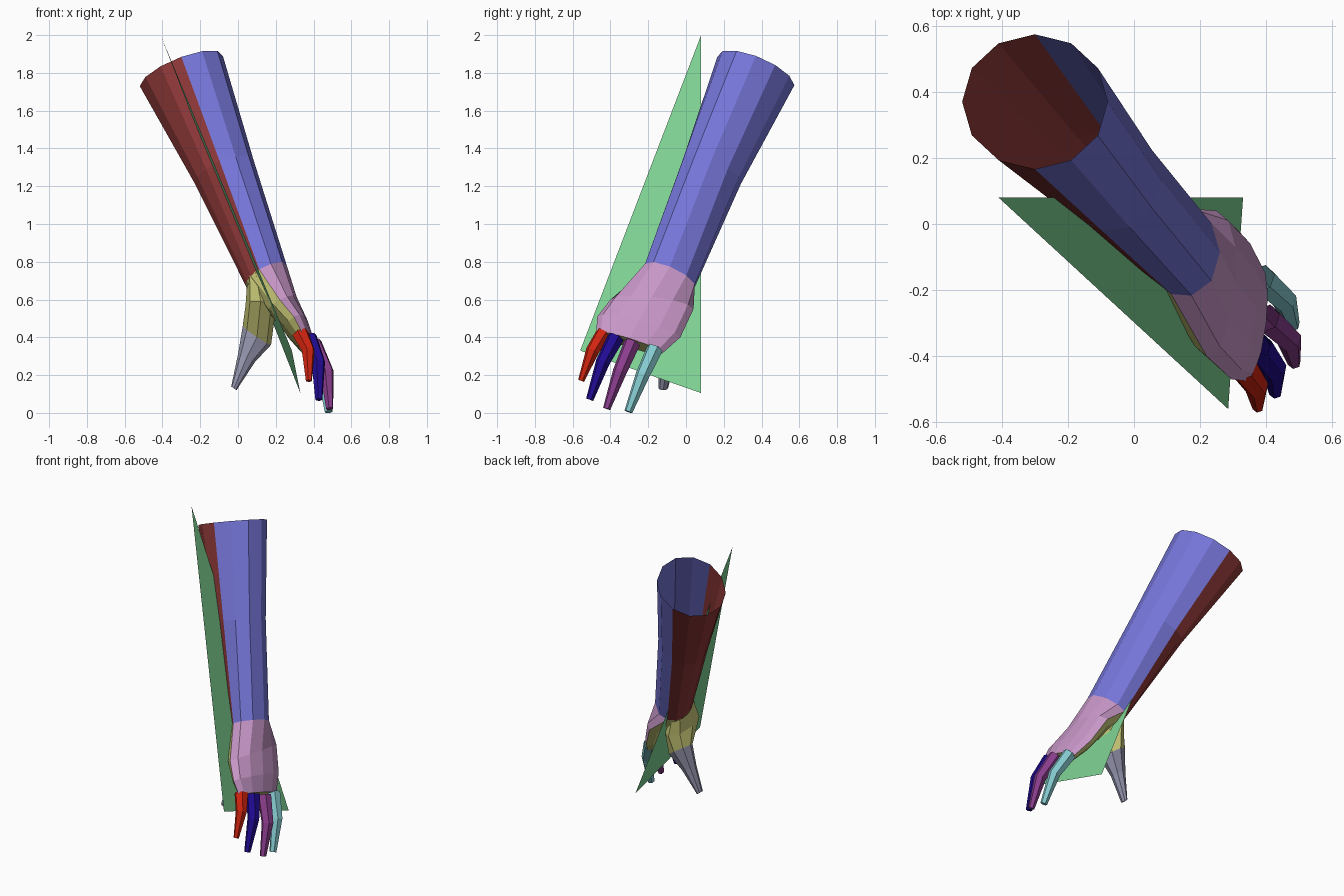
import bpy, bmesh
from math import sin, cos, radians, tau
from mathutils import Vector

cube = bpy.data.objects.get("Cube")
if cube:
    bpy.data.objects.remove(cube, do_unlink=True)


def material(name, rgb):
    lin = [((c + 0.055) / 1.055) ** 2.4 if c > 0.04 else c / 12.92 for c in rgb]
    m = bpy.data.materials.new(name)
    m.use_nodes = True
    m.diffuse_color = (*lin, 1)
    m.node_tree.nodes["Principled BSDF"].inputs["Base Color"].default_value = (*lin, 1)
    return m


BLUE = material("periwinkle", (.46, .46, .85))
MAROON = material("maroon", (.56, .22, .22))
PINK = material("orchid_pink", (.78, .59, .78))
OLIVE = material("pale_olive", (.79, .79, .47))
GREY = material("lavender_grey", (.60, .60, .70))
RED = material("red", (.82, .14, .06))
NAVY = material("navy", (.13, .04, .58))
PURPLE = material("purple", (.54, .24, .55))
TEAL = material("light_teal", (.52, .79, .81))
GREEN = material("green", (.50, .83, .58))


def ring(center, a, b, n=12, warp=0):
    """Elliptical ring spanned by half-axes a and b; warp pinches points towards -a."""
    c, a, b = Vector(center), Vector(a), Vector(b)
    angles = [tau * i / n for i in range(n)]
    angles = [t + radians(warp) * sin(t) for t in angles]
    return [c + a * cos(t) + b * sin(t) for t in angles]


def loft(name, rings, mats, split=False, cap=None):
    """Skin between rings; split gives the -a half of each band the second colour."""
    bm = bmesh.new()
    loops = [[bm.verts.new(p) for p in r] for r in rings]
    n = len(loops[0])
    for lo, hi in zip(loops, loops[1:]):
        for i in range(n):
            j = (i + 1) % n
            f = bm.faces.new((lo[i], lo[j], hi[j], hi[i]))
            f.material_index = int(split and n // 4 <= i < 3 * n // 4)
    if cap is not None:
        bm.faces.new(loops[-1]).material_index = cap
    bmesh.ops.recalc_face_normals(bm, faces=bm.faces)
    me = bpy.data.meshes.new(name)
    bm.to_mesh(me)
    bm.free()
    for m in mats:
        me.materials.append(m)
    ob = bpy.data.objects.new(name, me)
    bpy.context.collection.objects.link(ob)
    return ob


def digit(name, path, radii, mat):
    """Six-sided tapering finger along a bent path."""
    pts = [Vector(p) for p in path]
    rings = []
    for i, (p, r) in enumerate(zip(pts, radii)):
        t = (pts[min(i + 1, len(pts) - 1)] - pts[max(i - 1, 0)]).normalized()
        side = (Vector((.15, 1, 0)) - t * t.dot(Vector((.15, 1, 0)))).normalized()
        rings.append(ring(p, side * r, t.cross(side) * r, 6))
    return loft(name, rings, [mat], cap=0)


# Forearm: open sleeve, outer half blue, inner half maroon
wrist = ring((.15, -.085, .725), (.11, 0, .05), (0, .135, -.055), warp=20)
loft("forearm", [
    ring((-.30, .37, 1.81), (.22, 0, .08), (0, .204, -.075)),
    ring((-.075, .135, 1.28), (.157, 0, .06), (0, .157, -.06), warp=8),
    wrist], [BLUE, MAROON], split=True)

# Hand: back in pink, palm in olive
loft("hand", [
    wrist,
    ring((.235, -.18, .575), (.075, 0, .04), (.015, .22, -.025)),
    ring((.31, -.25, .455), (.058, 0, .035), (.015, .22, -.055)),
    ring((.36, -.30, .37), (.04, 0, .025), (.02, .175, -.055))],
    [PINK, OLIVE], split=True, cap=1)

# Ball of the thumb, continued by the thumb itself
thumb_root = ring((.10, -.085, .41), (.075, 0, -.05), (0, .075, .01), 8)
loft("thumb_base", [
    ring((.09, -.09, .73), (.04, 0, .02), (0, .10, -.03), 8),
    ring((.12, -.13, .56), (.08, 0, -.01), (0, .15, -.03), 8),
    thumb_root], [OLIVE])
loft("thumb", [
    thumb_root,
    ring((.045, -.10, .29), (.045, 0, -.02), (0, .045, 0), 8),
    ring((-.022, -.12, .13), (.014, 0, -.01), (0, .025, 0), 8)],
    [GREY], cap=0)

# Four fingers
digit("index_finger", [(.33, -.435, .42), (.372, -.495, .33), (.375, -.555, .17)],
      (.045, .036, .017), RED)
digit("middle_finger", [(.375, -.37, .40), (.425, -.44, .27), (.428, -.51, .07)],
      (.045, .038, .02), NAVY)
digit("ring_finger", [(.40, -.285, .37), (.47, -.35, .22), (.485, -.42, .022)],
      (.045, .038, .02), PURPLE)
digit("little_finger", [(.385, -.165, .34), (.455, -.23, .2), (.48, -.305, .006)],
      (.045, .038, .022), TEAL)

# Thin triangular sheet cutting along the arm
me = bpy.data.meshes.new("triangle_sheet")
me.from_pydata([(-.41, .08, 2), (.33, .08, .105), (.285, -.56, .33)], [], [(0, 2, 1)])
me.materials.append(GREEN)
bpy.context.collection.objects.link(bpy.data.objects.new("triangle_sheet", me))
